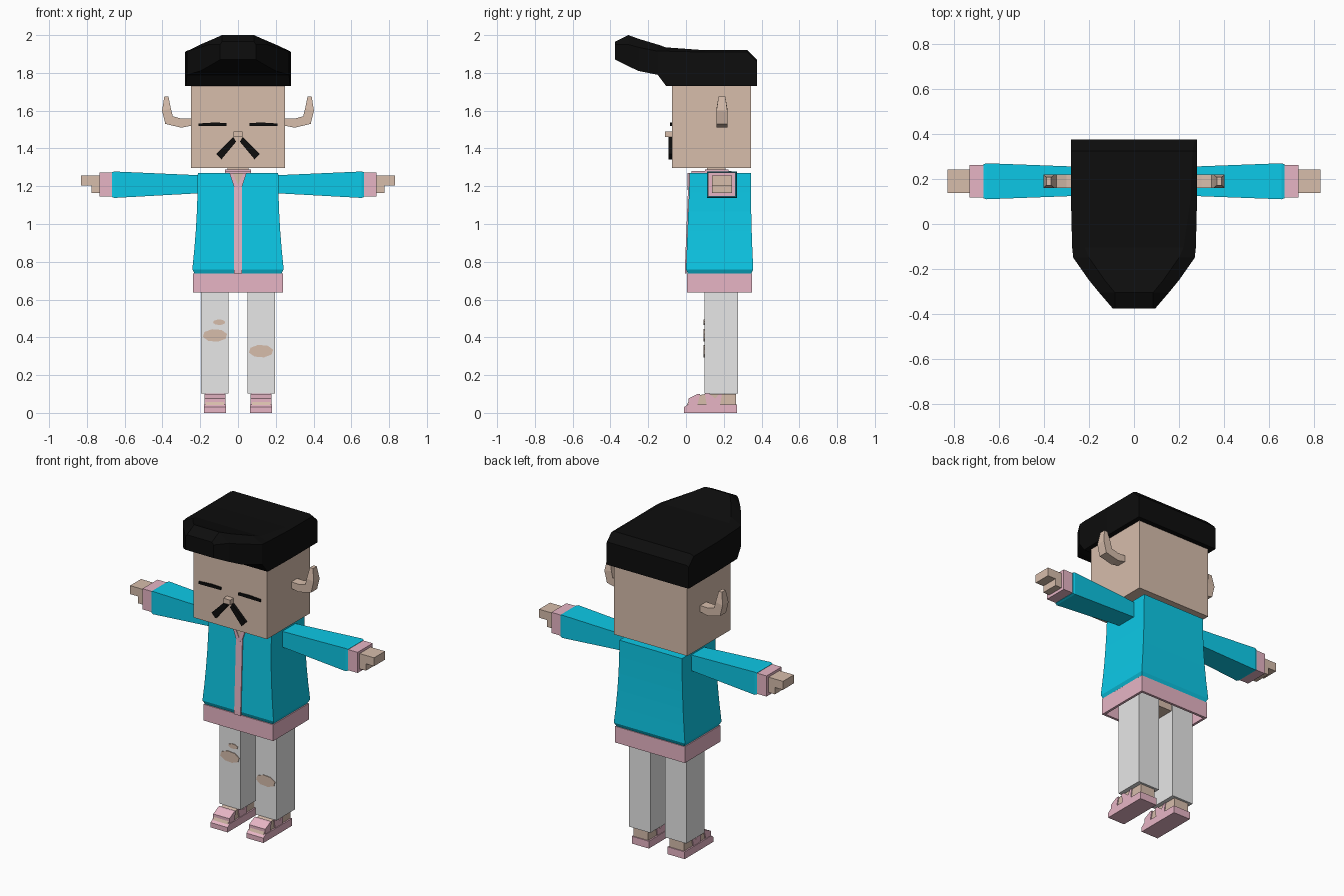
import bpy, bmesh
from math import cos, sin, pi

if "Cube" in bpy.data.objects:
    bpy.data.objects.remove(bpy.data.objects["Cube"], do_unlink=True)


def material(name, red, green, blue):
    made = bpy.data.materials.new(name)
    made.use_nodes = True
    made.diffuse_color = (red, green, blue, 1)
    shader = made.node_tree.nodes["Principled BSDF"]
    shader.inputs["Base Color"].default_value = made.diffuse_color
    return made


SKIN = material("skin tan", 0.68, 0.51, 0.41)
BLACK = material("hair black", 0.004, 0.004, 0.004)
CYAN = material("jacket cyan", 0.004, 0.62, 0.85)
PINK = material("trim pink", 0.83, 0.48, 0.58)
GREY = material("trouser light grey", 0.8, 0.8, 0.8)


def loft(name, mat, rings, mirror=False):
    """Skin a closed solid through rings that share a point count."""
    bm = bmesh.new()
    rows = [[bm.verts.new(point) for point in ring] for ring in rings]
    count = len(rows[0])
    for row, following in zip(rows, rows[1:]):
        for i in range(count):
            j = (i + 1) % count
            bm.faces.new((row[i], row[j], following[j], following[i]))
    bm.faces.new(rows[0])
    bm.faces.new(rows[-1])
    bmesh.ops.recalc_face_normals(bm, faces=bm.faces)
    mesh = bpy.data.meshes.new(name)
    bm.to_mesh(mesh)
    bm.free()
    mesh.materials.append(mat)
    part = bpy.data.objects.new(name, mesh)
    bpy.context.collection.objects.link(part)
    if mirror:
        part.modifiers.new("other side", "MIRROR")
    return part


def level_ring(left, right, front, back, z):
    return [(left, front, z), (right, front, z), (right, back, z), (left, back, z)]


def arm_ring(x, depth, bottom, top):
    """Upright rectangle across the arm, centred on the arm line."""
    front, back = ARM_Y - depth, ARM_Y + depth
    return [(x, front, bottom), (x, back, bottom), (x, back, top), (x, front, top)]


def block(name, mat, left, right, front, back, bottom, top, mirror=False):
    return loft(name, mat, [level_ring(left, right, front, back, z) for z in (bottom, top)], mirror)


def front_plate(name, mat, outline, front, back, mirror=False):
    """Extrude an x-z outline from front to back."""
    return loft(name, mat, [[(x, y, z) for x, z in outline] for y in (front, back)], mirror)


def side_prism(name, mat, outline, left, right, mirror=False):
    """Extrude a y-z outline from left to right."""
    return loft(name, mat, [[(x, y, z) for y, z in outline] for x in (left, right)], mirror)


ARM_Y = 0.19
FACE = -0.075
HEM_BOTTOM, HEM_TOP = 0.637, 0.737
SHOULDER = 1.27

# Head and face
block("head", SKIN, -0.25, 0.25, FACE, 0.345, 1.297, 1.76)
block("nose", SKIN, -0.023, 0.023, -0.11, FACE, 1.46, 1.49)
closed_eye = [(0.06, 1.52), (0.06, 1.535), (0.13, 1.537), (0.21, 1.532), (0.21, 1.518)]
front_plate("closed_eyes", BLACK, closed_eye, FACE - 0.009, FACE, mirror=True)
moustache = [(0.01, 1.436), (0.025, 1.46), (0.115, 1.37), (0.088, 1.342)]
front_plate("moustache", BLACK, moustache, FACE - 0.018, FACE, mirror=True)


# Swept hair: straight over the head, then narrowing and rising to the front
def hair_ring(y, half, base, top, bevel, drop):
    crown = half - bevel
    side = [(half, base), (half, top - drop), (crown, top)]
    return [(x, y, z) for x, z in side] + [(-x, y, z) for x, z in reversed(side)]


loft("hair", BLACK, [
    hair_ring(0.375, 0.28, 1.73, 1.87, 0.01, 0.01),
    hair_ring(0.325, 0.28, 1.73, 1.92, 0.02, 0.01),
    hair_ring(0.1, 0.28, 1.73, 1.92, 0.03, 0.01),
    hair_ring(-0.105, 0.275, 1.73, 1.935, 0.055, 0.02),
    hair_ring(-0.15, 0.27, 1.79, 1.95, 0.07, 0.035),
    hair_ring(-0.25, 0.2, 1.81, 1.98, 0.07, 0.045),
    hair_ring(-0.305, 0.155, 1.835, 2, 0.07, 0.05),
    hair_ring(-0.375, 0.095, 1.87, 1.965, 0.01, 0.015),
])

# Upturned ears: each ring runs from the inner edge to the outer edge
ear_path = [((0.24, 1.56), (0.24, 1.522)), ((0.3, 1.558), (0.3, 1.51)),
            ((0.345, 1.57), (0.385, 1.53)), ((0.355, 1.61), (0.402, 1.6)),
            ((0.368, 1.675), (0.39, 1.675))]
ear_rings = []
for inner, outer in ear_path:
    half = 0.018 if inner == ear_path[-1][0] else 0.029
    ear_rings.append([(x, ARM_Y + side * half, z)
                      for (x, z), side in ((inner, -1), (inner, 1), (outer, 1), (outer, -1))])
loft("ears", SKIN, ear_rings, mirror=True)

# Jacket body, flaring towards its bottom edge
body_rings = [level_ring(-0.23, 0.23, 0.01, 0.345, HEM_TOP)]
zipper_line = [(0, HEM_TOP)]
STEPS = 5
for step in range(STEPS + 1):
    rise = step / STEPS
    flare = (1 - rise) ** 2
    half = 0.213 + 0.029 * flare
    front = 0.02 * rise
    z = 0.76 + rise * (SHOULDER - 0.76)
    body_rings.append(level_ring(-half, half, front, 0.343 + 0.013 * flare, z))
    if step < STEPS:
        zipper_line.append((front, z))
loft("jacket_body", CYAN, body_rings)

# Zipper strip following the jacket front
zipper_line.append((0.018, 1.21))
strip = [(y - 0.006, z) for y, z in zipper_line]
strip += [(y + 0.003, z) for y, z in reversed(zipper_line)]
side_prism("zipper_strip", PINK, strip, -0.022, 0.022)

# Neck and open collar
block("neck", SKIN, -0.055, 0.055, 0.11, 0.21, 1.25, 1.3)
block("collar", PINK, -0.07, 0.07, 0.03, 0.24, 1.262, 1.281)
block("collar_back", PINK, -0.07, 0.07, 0.1, 0.225, 1.28, 1.289)
opening = [(-0.03, SHOULDER), (0.03, SHOULDER), (0, 1.2)]
front_plate("neck_opening", SKIN, opening, 0.012, 0.02)
lapel = [(0.045, SHOULDER), (0.028, SHOULDER), (0, 1.205), (0, 1.18), (0.022, 1.2)]
front_plate("lapels", PINK, lapel, 0.009, 0.018, mirror=True)

# Hollow hem with the hips inside it
block("hem_sides", PINK, 0.222, 0.237, 0.004, 0.35, HEM_BOTTOM, HEM_TOP, mirror=True)
for name, front in (("hem_front", 0.004), ("hem_back", 0.335)):
    block(name, PINK, -0.23, 0.23, front, front + 0.015, HEM_BOTTOM, HEM_TOP)
block("hips", SKIN, -0.19, 0.19, 0.105, 0.265, 0.65, 0.74)

# Arms, cuffs and hands
loft("sleeves", CYAN, [
    arm_ring(0.2, 0.063, 1.163, 1.258),
    arm_ring(0.655, 0.08, 1.138, 1.278),
    arm_ring(0.668, 0.076, 1.143, 1.274),
], mirror=True)
for name, mat, start, end, depth, bottom, top in (
        ("cuffs", PINK, 0.66, 0.732, 0.073, 1.145, 1.272),
        ("palms", SKIN, 0.72, 0.775, 0.053, 1.163, 1.257),
        ("fingers", SKIN, 0.77, 0.83, 0.053, 1.205, 1.257)):
    loft(name, mat, [arm_ring(x, depth, bottom, top) for x in (start, end)], mirror=True)

# Trouser legs
block("trouser_legs", GREY, 0.05, 0.195, 0.097, 0.275, 0.102, 0.72, mirror=True)


# Torn patches on the knees
def knee_tear(name, x, z, half_width, half_height):
    sides = 8
    angles = [2 * pi * (i + 0.3) / sides for i in range(sides)]
    outline = [(x + half_width * cos(a), z + half_height * sin(a)) for a in angles]
    front_plate(name, SKIN, outline, 0.093, 0.1)


knee_tear("right_knee_tear", -0.122, 0.41, 0.066, 0.034)
knee_tear("right_small_tear", -0.1, 0.48, 0.033, 0.015)
knee_tear("left_knee_tear", 0.122, 0.327, 0.066, 0.034)

# Sandals: sole, foot and straps share one centre line
FOOT_X = 0.122


def sandal_part(name, mat, half_width, outline):
    side_prism(name, mat, outline, FOOT_X - half_width, FOOT_X + half_width, mirror=True)


sandal_part("soles", PINK, 0.058,
            [(-0.01, 0), (-0.01, 0.03), (0.01, 0.045), (0.27, 0.045), (0.27, 0)])
sandal_part("feet", SKIN, 0.049,
            [(0, 0.03), (0.015, 0.065), (0.065, 0.092), (0.1, 0.1), (0.264, 0.1), (0.264, 0.03)])
sandal_part("toe_straps", PINK, 0.055,
            [(0.012, 0.04), (0.012, 0.075), (0.06, 0.1), (0.075, 0.1), (0.06, 0.04)])
sandal_part("ankle_straps", PINK, 0.054,
            [(0.1, 0.104), (0.12, 0.104), (0.155, 0.075), (0.175, 0.1), (0.19, 0.1),
             (0.18, 0.04), (0.11, 0.04)])
